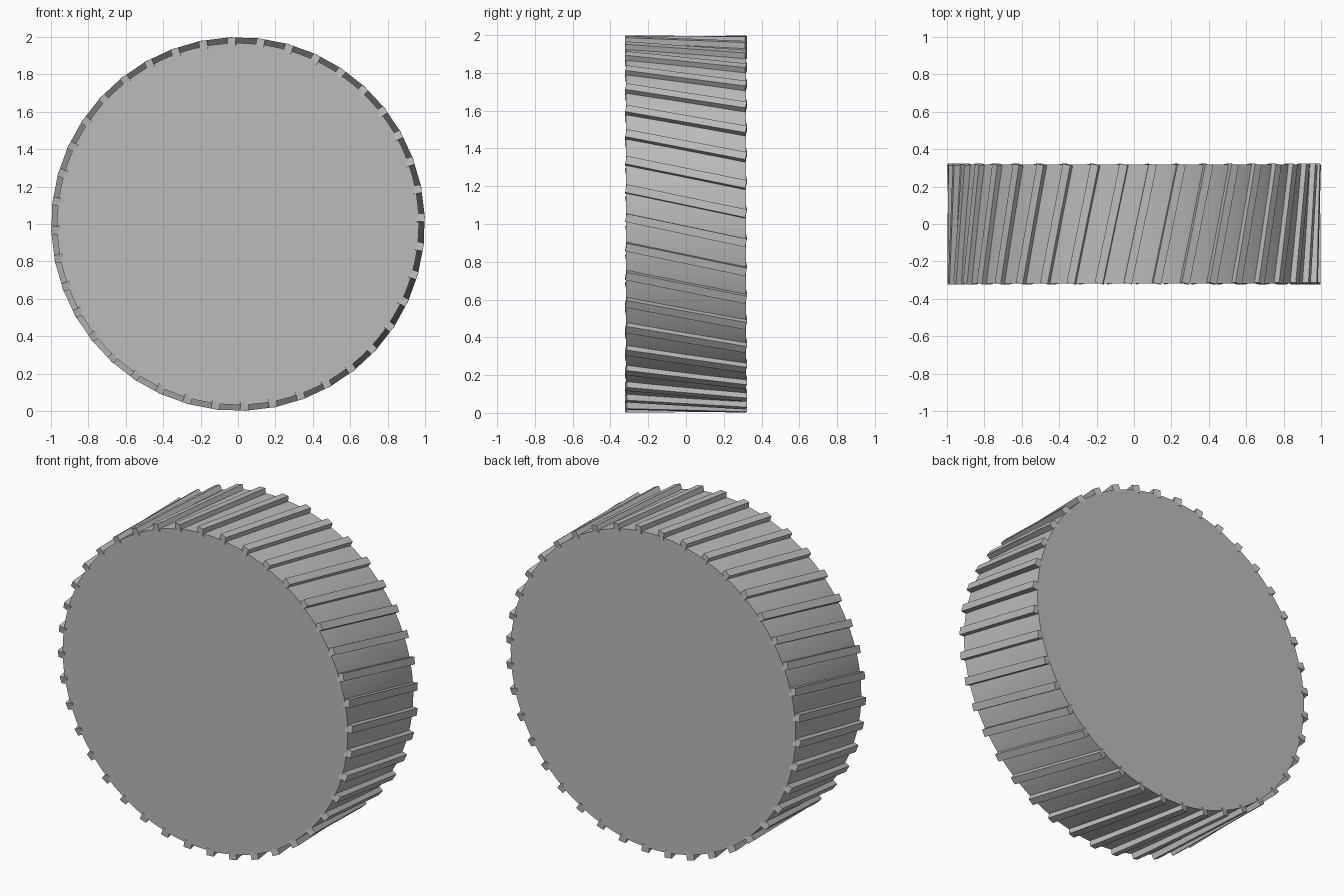
import bpy
import math
from mathutils import Matrix, Vector

old = bpy.data.objects.get("Cube")
if old:
    bpy.data.objects.remove(old, do_unlink=True)

RADIUS, HALF_DEPTH = 0.967, 0.318
RIDGES, PHASE = 40, math.radians(1.95)
TILT = math.radians(11.9)
WIDTH, INNER, OUTER = 0.044, 0.95, 0.996

grey = bpy.data.materials.new("plain grey")
grey.use_nodes = True
colour = (0.5, 0.5, 0.5, 1)
grey.diffuse_color = colour
grey.node_tree.nodes["Principled BSDF"].inputs["Base Color"].default_value = colour

# Solid drum lying along y
bpy.ops.mesh.primitive_cylinder_add(vertices=128, radius=RADIUS, depth=2 * HALF_DEPTH,
                                    location=(0, 0, 1), rotation=(math.pi / 2, 0, 0))
drum = bpy.context.object
drum.name = "drum"
drum.data.materials.append(grey)
bpy.ops.object.shade_smooth_by_angle(angle=math.radians(30))

# One slanted bar, shared by every ridge around the rim
bpy.ops.mesh.primitive_cube_add(size=1)
bar = bpy.context.object
bar.name = "ridge_1"
mesh = bar.data
mesh.name = "ridge"
length = 2 * HALF_DEPTH / math.cos(TILT)
size = Matrix.Diagonal((WIDTH, length, OUTER - INNER, 1))
lift = Matrix.Translation(Vector((0, 0, (OUTER + INNER) / 2)))
mesh.transform(lift @ Matrix.Rotation(-TILT, 4, "Z") @ size)
mesh.materials.append(grey)

for i in range(RIDGES):
    ridge = bar
    if i:
        ridge = bpy.data.objects.new(f"ridge_{i + 1}", mesh)
        bpy.context.collection.objects.link(ridge)
    ridge.location = (0, 0, 1)
    ridge.rotation_euler = (0, PHASE + i * math.tau / RIDGES, 0)
